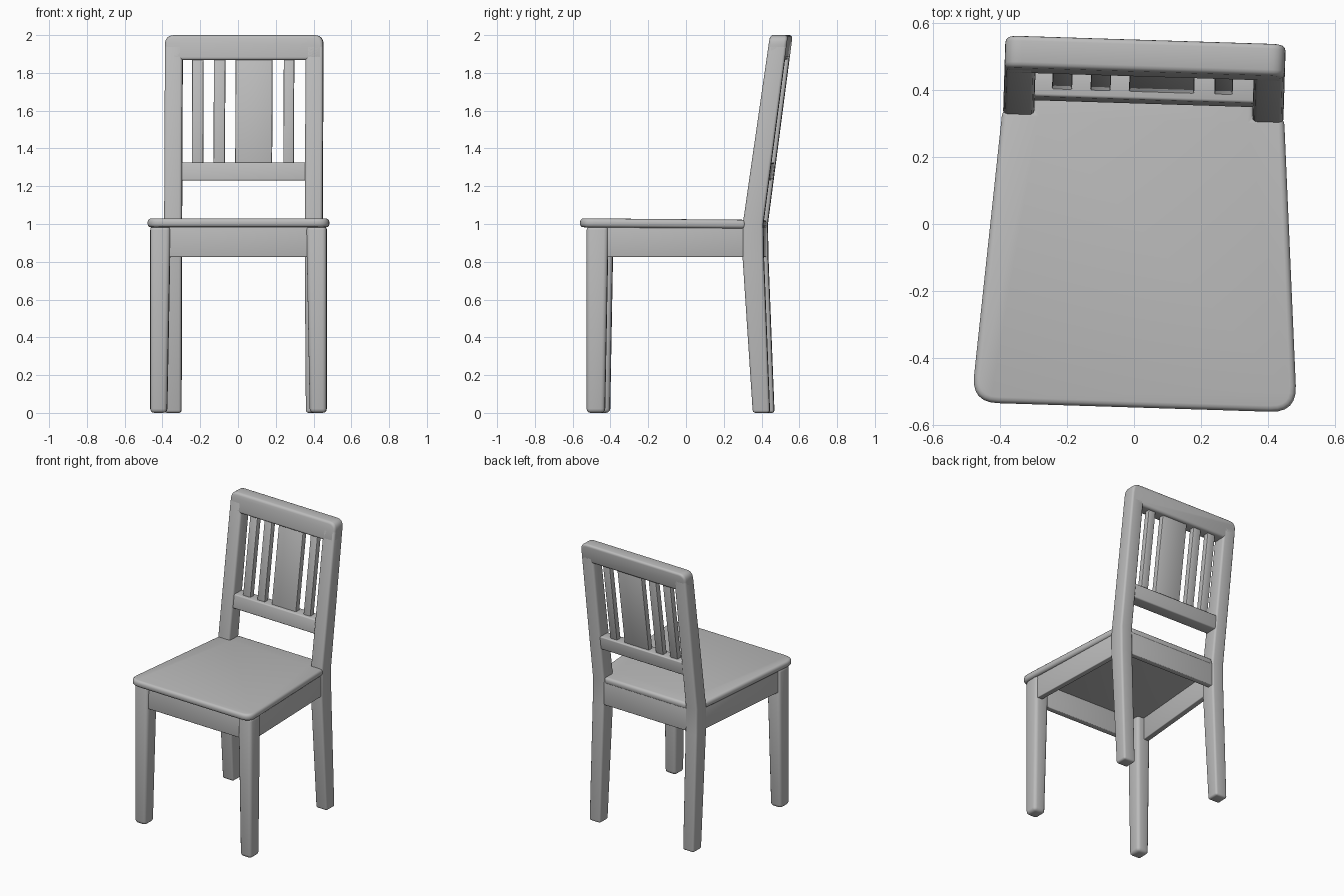
import bpy, bmesh, math
from mathutils import Matrix, Vector

cube = bpy.data.objects.get("Cube")
if cube:
    bpy.data.objects.remove(cube, do_unlink=True)

mat = bpy.data.materials.new("plain grey")
mat.use_nodes = True
GREY = (0.5, 0.5, 0.5, 1)
mat.diffuse_color = GREY
mat.node_tree.nodes["Principled BSDF"].inputs["Base Color"].default_value = GREY

# The whole chair stands slightly turned
PLACE = Matrix.Rotation(math.radians(-1.8), 4, 'Z') @ Matrix.Translation((0.0175, 0, 0))


def solid(name, rings, bevel, segments=3):
    """Skin equal-length loops of points into a closed, softly bevelled part."""
    bm = bmesh.new()
    loops = [[bm.verts.new(PLACE @ Vector(p)) for p in ring] for ring in rings]
    n = len(loops[0])
    for a, b in zip(loops, loops[1:]):
        for i in range(n):
            j = (i + 1) % n
            bm.faces.new((a[i], a[j], b[j], b[i]))
    bm.faces.new(loops[0][::-1])
    bm.faces.new(loops[-1])
    bmesh.ops.recalc_face_normals(bm, faces=bm.faces)
    sharp = [e for e in bm.edges if e.calc_face_angle(0) > math.radians(30)]
    bmesh.ops.bevel(bm, geom=sharp, offset=bevel, segments=segments, profile=0.5,
                    affect='EDGES', clamp_overlap=True)
    mesh = bpy.data.meshes.new(name)
    bm.to_mesh(mesh)
    bm.free()
    mesh.materials.append(mat)
    obj = bpy.data.objects.new(name, mesh)
    bpy.context.collection.objects.link(obj)
    bpy.ops.object.select_all(action='DESELECT')
    obj.select_set(True)
    bpy.context.view_layer.objects.active = obj
    bpy.ops.object.shade_smooth_by_angle(angle=math.radians(35))
    return obj


def rect(x0, x1, y0, y1, z):
    return [(x0, y0, z), (x1, y0, z), (x1, y1, z), (x0, y1, z)]


def rounded(points, steps=6):
    """Outline from (u, v, radius) corners."""
    out = []
    for i, (u, v, r) in enumerate(points):
        p = Vector((u, v))
        if not r:
            out.append(p)
            continue
        a = p + (Vector(points[i - 1][:2]) - p).normalized() * r
        b = p + (Vector(points[(i + 1) % len(points)][:2]) - p).normalized() * r
        for k in range(steps + 1):
            t = k / steps
            out.append(a * (1 - t) ** 2 + p * 2 * t * (1 - t) + b * t * t)
    return out


def front(z):
    return 0.314 + 0.144 * (z - 1)


def back(z):
    return 0.422 + 0.131 * (z - 1)


# Seat board, notched round the back posts and dropping slightly to the rear
half = [(0.487, -0.548, 0.08), (0.421, 0.33, 0), (0.33, 0.33, 0), (0.33, 0.418, 0)]
outline = rounded(half + [(-x, y, r) for x, y, r in reversed(half)])
solid("seat", [[(p.x, p.y, z - 0.009 * (p.y + 0.55)) for p in outline]
               for z in (0.983, 1.03)], 0.018)

for side, s in (("left", 1), ("right", -1)):
    # Tapered front leg
    solid(f"{side}_front_leg", [
        rect(s * 0.378, s * 0.467, -0.512, -0.415, 0),
        rect(s * 0.360, s * 0.467, -0.512, -0.397, 0.99)], 0.022)
    # Back leg, bent at the seat and running up as a post
    solid(f"{side}_back_post", [
        rect(s * 0.330, s * 0.419, 0.367, 0.457, 0),
        rect(s * 0.326, s * 0.419, 0.313, 0.425, 0.82),
        rect(s * 0.326, s * 0.419, front(1), back(1), 1.0),
        rect(s * 0.326, s * 0.419, front(1.95), back(1.95), 1.95)], 0.014)
    # Side apron following the taper of the seat
    solid(f"{side}_apron", [
        [(s * 0.415, -0.42, z), (s * 0.455, -0.42, z),
         (s * 0.409, 0.34, z), (s * 0.369, 0.34, z)] for z in (0.825, 0.99)], 0.005)

# Front and back aprons
solid("front_apron", [rect(-0.38, 0.38, -0.495, -0.455, z) for z in (0.825, 0.99)], 0.005)
solid("back_apron", [rect(-0.34, 0.34, 0.375, 0.415, z) for z in (0.825, 0.99)], 0.005)

# Top rail with rounded upper corners, leaning with the posts
top = rounded([(-0.419, 1.868, 0), (0.419, 1.868, 0), (0.419, 2, 0.05), (-0.419, 2, 0.05)])
solid("top_rail", [[(p.x, f(p.y), p.y) for p in top] for f in (front, back)], 0.016)

# Lower rail
solid("lower_rail", [rect(-0.34, 0.34, front(z) + 0.012, back(z) - 0.006, z)
                     for z in (1.23, 1.325)], 0.008)

# Slats, one of them wide
slats = [(-0.275, -0.215), (-0.16, -0.10), (-0.045, 0.15), (0.21, 0.265)]
for i, (x0, x1) in enumerate(slats, 1):
    solid(f"slat_{i}", [rect(x0, x1, front(z) + 0.035, front(z) + 0.075, z)
                        for z in (1.31, 1.89)], 0.005, 2)
